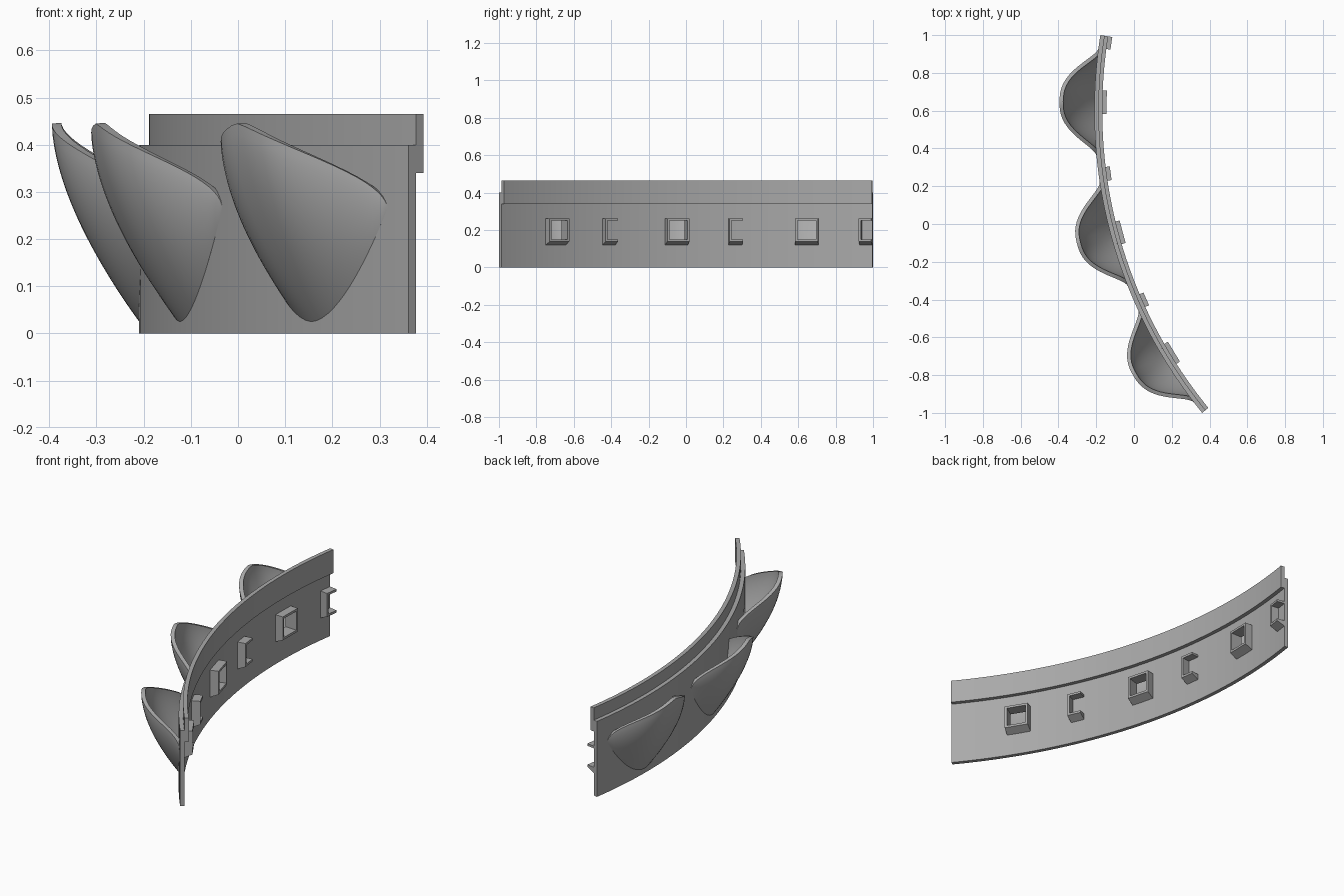
import bpy, bmesh, math
from mathutils import Vector

cube = bpy.data.objects.get("Cube")
if cube:
    bpy.data.objects.remove(cube, do_unlink=True)

# Layout: an arc of three equal bays
RADIUS, CX, CY = 2.527, 2.317, 0.6
START, END = math.radians(-39.28), math.radians(9.11)
BAYS = 3
BAY = (END - START) / BAYS
WALL = 0.021            # thickness of one wall layer
HOLE_S, HOLE_LOW, HOLE_HIGH = 0.051, 0.15, 0.25
FRAME = 0.012           # bar thickness of the frames
FRAME_DEPTH = 0.043

grey = bpy.data.materials.new("plain grey")
grey.use_nodes = True
grey.diffuse_color = (0.4, 0.4, 0.4, 1)
grey.node_tree.nodes["Principled BSDF"].inputs["Base Color"].default_value = (0.4, 0.4, 0.4, 1)


def place(angle, out, z):
    """Point on the arc; out is the distance outward from the outer wall face."""
    r = RADIUS + out
    return Vector((CX - r * math.cos(angle), CY + r * math.sin(angle), z))


def finish(bm, name, smooth=True):
    bmesh.ops.recalc_face_normals(bm, faces=bm.faces)
    mesh = bpy.data.meshes.new(name)
    bm.to_mesh(mesh)
    bm.free()
    mesh.materials.append(grey)
    obj = bpy.data.objects.new(name, mesh)
    bpy.context.collection.objects.link(obj)
    if smooth:
        bpy.ops.object.select_all(action='DESELECT')
        obj.select_set(True)
        bpy.context.view_layer.objects.active = obj
        bpy.ops.object.shade_smooth_by_angle(angle=math.radians(35))
    return obj


def grid(bm, rows, skip=lambda i, j: False):
    verts = [[bm.verts.new(p) for p in row] for row in rows]
    for i in range(len(rows) - 1):
        for j in range(len(rows[0]) - 1):
            if not skip(i, j):
                bm.faces.new((verts[i][j], verts[i][j + 1],
                              verts[i + 1][j + 1], verts[i + 1][j]))


def thicken(bm, offset):
    """Copy the sheet, move the copy by offset(vertex) and close the sides."""
    bm.normal_update()
    moves = {v.co.copy().freeze(): offset(v) for v in bm.verts}
    result = bmesh.ops.extrude_face_region(bm, geom=bm.faces[:], use_keep_orig=True)
    for v in result["geom"]:
        if isinstance(v, bmesh.types.BMVert):
            v.co += moves[v.co.copy().freeze()]


def inward(v, distance=WALL):
    d = Vector((CX - v.co.x, CY - v.co.y, 0))
    return d.normalized() * distance


centres = [START + BAY * (k + 0.5) for k in range(BAYS)]
half_hole = HOLE_S / RADIUS


def wall(name, out, levels, holes):
    steps = 60
    angles = [START + (END - START) * i / steps for i in range(steps + 1)]
    if holes:
        edges = [c + side * half_hole for c in centres for side in (-1, 1)]
        angles = [a for a in angles if min(abs(a - e) for e in edges) > 0.003] + edges
        angles.sort()

    def skip(i, j):
        mid = (angles[i] + angles[i + 1]) / 2
        return holes and j == 1 and any(abs(mid - c) < half_hole for c in centres)

    bm = bmesh.new()
    grid(bm, [[place(a, out, z) for z in levels] for a in angles], skip)
    thicken(bm, inward)
    loose = [v for v in bm.verts if not v.link_faces]
    bmesh.ops.delete(bm, geom=loose, context='VERTS')
    finish(bm, name)


# Curved wall with windows, and the raised band behind its top edge
wall("lower_wall", 0, [0, HOLE_LOW, HOLE_HIGH, 0.40], True)
wall("upper_band", -WALL, [0.34, 0.465], False)


# Scooped pockets on the outer face
def pocket(name, centre):
    half_width, depth, cols, rows = 0.285, 0.185, 40, 18
    sheet = []
    for i in range(cols + 1):
        u = math.sin((i / cols - 0.5) * math.pi)
        a = min(abs(u), 1)
        low = 0.025 + 0.24 * a ** 1.8
        high = 0.265 + 0.18 * (1 - a ** 1.3) ** 0.7
        bulge = depth * (1 - a ** 2.5) ** 1.7
        column = []
        for j in range(rows + 1):
            t = j / rows
            out = bulge * (1 - (1 - t) ** 1.65)
            column.append(place(centre + u * half_width / RADIUS, out,
                                low + (high - low) * t))
        sheet.append(column)
    bm = bmesh.new()
    grid(bm, sheet)
    bmesh.ops.remove_doubles(bm, verts=bm.verts, dist=0.0002)
    thicken(bm, lambda v: -v.normal * 0.02)
    finish(bm, name)


# Frames on the inner face, with a sloped underside
def bar(bm, centre, s0, s1, low_wall, low_tip, high):
    corners = []
    for s in (s0, s1):
        angle = centre + s / RADIUS
        for out, low in ((-WALL + 0.002, low_wall), (-WALL - FRAME_DEPTH, low_tip)):
            corners += [place(angle, out, low), place(angle, out, high)]
    v = [bm.verts.new(c) for c in corners]
    for f in ((0, 1, 3, 2), (4, 5, 7, 6), (0, 1, 5, 4),
              (2, 3, 7, 6), (0, 2, 6, 4), (1, 3, 7, 5)):
        bm.faces.new([v[k] for k in f])


def frame(name, centre, s0, s1, closed):
    top = HOLE_HIGH + FRAME
    bm = bmesh.new()
    bar(bm, centre, s0, s1, HOLE_HIGH, HOLE_HIGH, top)
    bar(bm, centre, s0, s1, 0.118, HOLE_LOW - FRAME, HOLE_LOW)
    bar(bm, centre, s0, s0 + FRAME, HOLE_LOW, HOLE_LOW, HOLE_HIGH)
    if closed:
        bar(bm, centre, s1 - FRAME, s1, HOLE_LOW, HOLE_LOW, HOLE_HIGH)
    finish(bm, name, smooth=False)


for k, c in enumerate(centres, 1):
    pocket(f"pocket_{k}", c)
    frame(f"window_frame_{k}", c, -HOLE_S - FRAME, HOLE_S + FRAME, True)
    frame(f"open_bracket_{k}", c + BAY / 2, -0.069, 0.006 if k < BAYS else 0, False)
